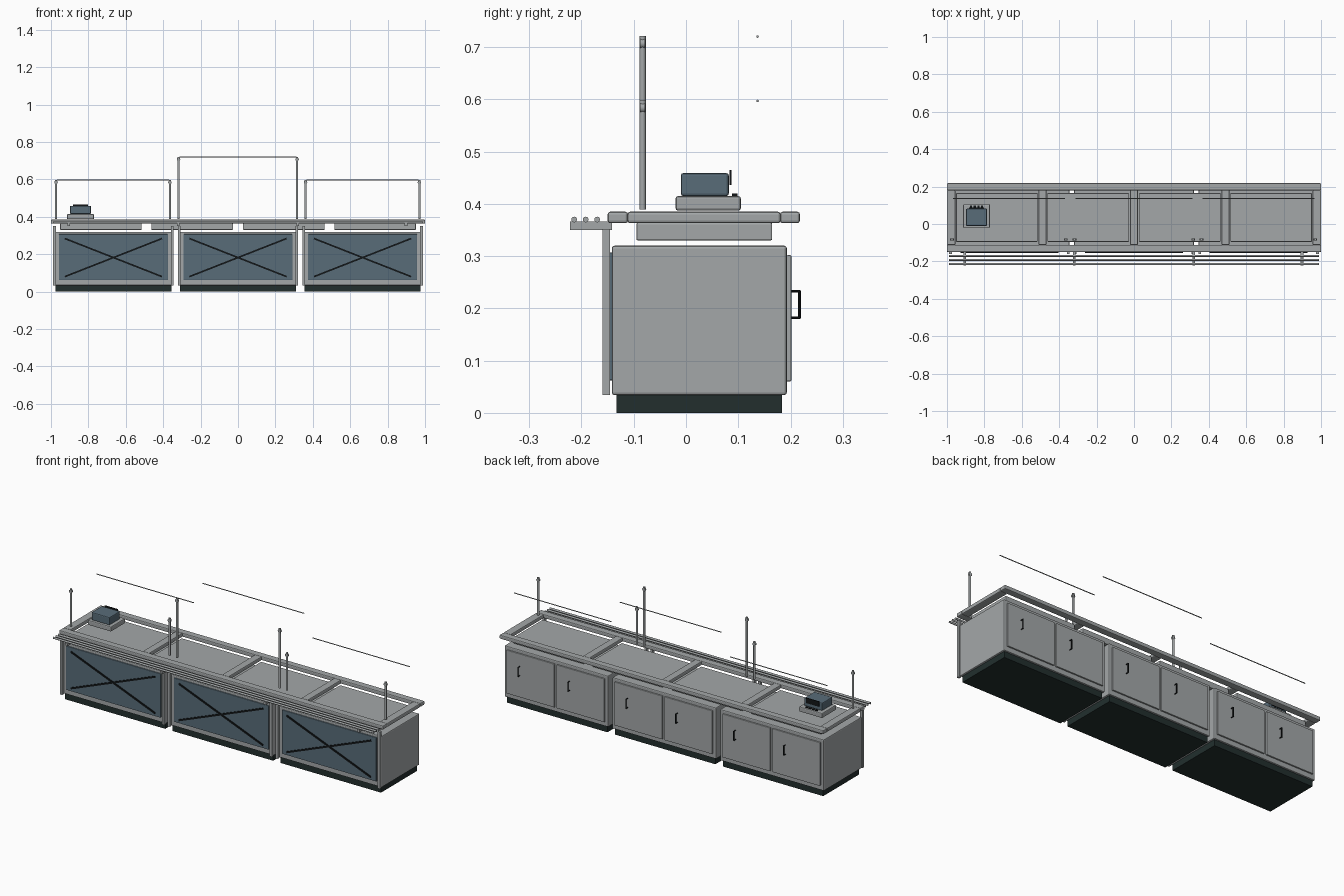
import bpy, math
from mathutils import Vector

if "Cube" in bpy.data.objects:
    bpy.data.objects.remove(bpy.data.objects["Cube"])


def material(name, rgb):
    m = bpy.data.materials.new(name)
    m.diffuse_color = (*rgb, 1)
    m.use_nodes = True
    m.node_tree.nodes["Principled BSDF"].inputs["Base Color"].default_value = m.diffuse_color
    return m


STEEL = material("brushed steel", (0.37, 0.39, 0.395))
BLUE = material("slate blue", (0.098, 0.15, 0.19))
DARK = material("dark plinth", (0.016, 0.028, 0.027))
BLACK = material("black trim", (0.006, 0.008, 0.009))


def box(name, x, y, z, mat, bevel=0.0):
    """Box from (min, max) ranges, with optional rounded edges."""
    lo, hi = Vector((x[0], y[0], z[0])), Vector((x[1], y[1], z[1]))
    bpy.ops.mesh.primitive_cube_add(size=1, location=(lo + hi) / 2)
    ob = bpy.context.object
    ob.name = name
    ob.scale = hi - lo
    bpy.ops.object.transform_apply(location=False, rotation=False, scale=True)
    ob.data.materials.append(mat)
    if bevel:
        b = ob.modifiers.new("edge", 'BEVEL')
        b.width = bevel
        b.segments = 2
    return ob


def rod(name, a, b, r, mat=STEEL, sides=12):
    """Round bar between two points."""
    a, b = Vector(a), Vector(b)
    bpy.ops.mesh.primitive_cylinder_add(vertices=sides, radius=r, depth=(b - a).length,
                                        location=(a + b) / 2)
    ob = bpy.context.object
    ob.name = name
    ob.rotation_euler = (b - a).to_track_quat('Z', 'Y').to_euler()
    ob.data.materials.append(mat)
    bpy.ops.object.shade_smooth_by_angle(angle=math.radians(40))
    return ob


# three cabinets
for xc in (-0.666, 0.0, 0.666):
    box("plinth", (xc - 0.31, xc + 0.31), (-0.133, 0.184), (0, 0.034), DARK)
    box("cabinet_body", (xc - 0.32, xc + 0.32), (-0.142, 0.193), (0.034, 0.32), STEEL, 0.005)
    # front panel with crossed strips
    box("front_panel", (xc - 0.292, xc + 0.292), (-0.149, -0.14), (0.062, 0.307), BLUE, 0.003)
    for s in (-1, 1):
        dx, dz = 0.52, 0.204
        strip = box("cross_strip", (-math.hypot(dx, dz) / 2, math.hypot(dx, dz) / 2),
                    (-0.003, 0.003), (-0.0045, 0.0045), BLACK)
        strip.location = (xc, -0.151, 0.182)
        strip.rotation_euler.y = s * math.atan2(dz, dx)
        # corner post carrying the tray rail
        px = xc + s * 0.315
        box("corner_post", (px - 0.007, px + 0.007), (-0.16, -0.145), (0.034, 0.352), STEEL)
        # rear door and its pull handle
        dc = xc + s * 0.154
        box("rear_door", (dc - 0.148, dc + 0.148), (0.192, 0.202), (0.06, 0.302), STEEL, 0.003)
        hx = dc + 0.065
        rod("handle_bar", (hx, 0.217, 0.181), (hx, 0.217, 0.234), 0.003, BLACK, 8)
        for z in (0.182, 0.233):
            rod("handle_foot", (hx, 0.2, z), (hx, 0.218, z), 0.0025, BLACK, 8)

# countertop frame
TOP = (0.363, 0.385)
box("counter_front", (-1, 1), (-0.15, -0.111), TOP, STEEL, 0.005)
box("counter_back", (-1, 1), (0.18, 0.218), TOP, STEEL, 0.005)
for s in (-1, 1):
    box("counter_end", sorted((s * 0.955, s * 1.0)), (-0.112, 0.181), TOP, STEEL, 0.005)
for x in (-0.489, 0, 0.489):
    box("counter_divider", (x - 0.021, x + 0.021), (-0.112, 0.181), TOP, STEEL, 0.005)

# four shallow wells
for x in (-0.733, -0.245, 0.245, 0.733):
    box("well", (x - 0.218, x + 0.218), (-0.095, 0.165), (0.33, 0.364), STEEL, 0.003)

# tray rail: brackets and three bars
for x in (-0.904, -0.32, 0.32, 0.898):
    box("rail_bracket", (x - 0.007, x + 0.007), (-0.222, -0.142), (0.35, 0.366), STEEL)
for y in (-0.214, -0.192, -0.17):
    rod("tray_rail_bar", (-0.99, y, 0.37), (0.99, y, 0.37), 0.0055)

# guard posts and the slim rods behind them
for x0, x1, top in ((-0.973, -0.364, 0.598), (-0.318, 0.316, 0.721), (0.361, 0.97, 0.598)):
    for x in (x0, x1):
        rod("guard_post", (x, -0.083, 0.389), (x, -0.083, top), 0.006)
        rod("post_clamp", (x, -0.088, top - 0.014), (x, -0.078, top - 0.014), 0.0095)
    rod("guard_rod", (x0 + 0.004, 0.137, top - 0.001), (x1 - 0.004, 0.137, top - 0.001), 0.0025, STEEL, 8)

# till on the left end
box("till_drawer", (-0.914, -0.77), (-0.02, 0.105), (0.387, 0.415), STEEL, 0.005)
box("till_body", (-0.898, -0.786), (-0.01, 0.082), (0.415, 0.459), BLUE, 0.005)
box("till_screen", (-0.882, -0.802), (0.083, 0.087), (0.436, 0.465), BLACK)
for i in range(4):
    x = -0.872 + i * 0.02
    box("till_key", (x - 0.006, x + 0.006), (0.088, 0.099), (0.413, 0.42), BLACK)
